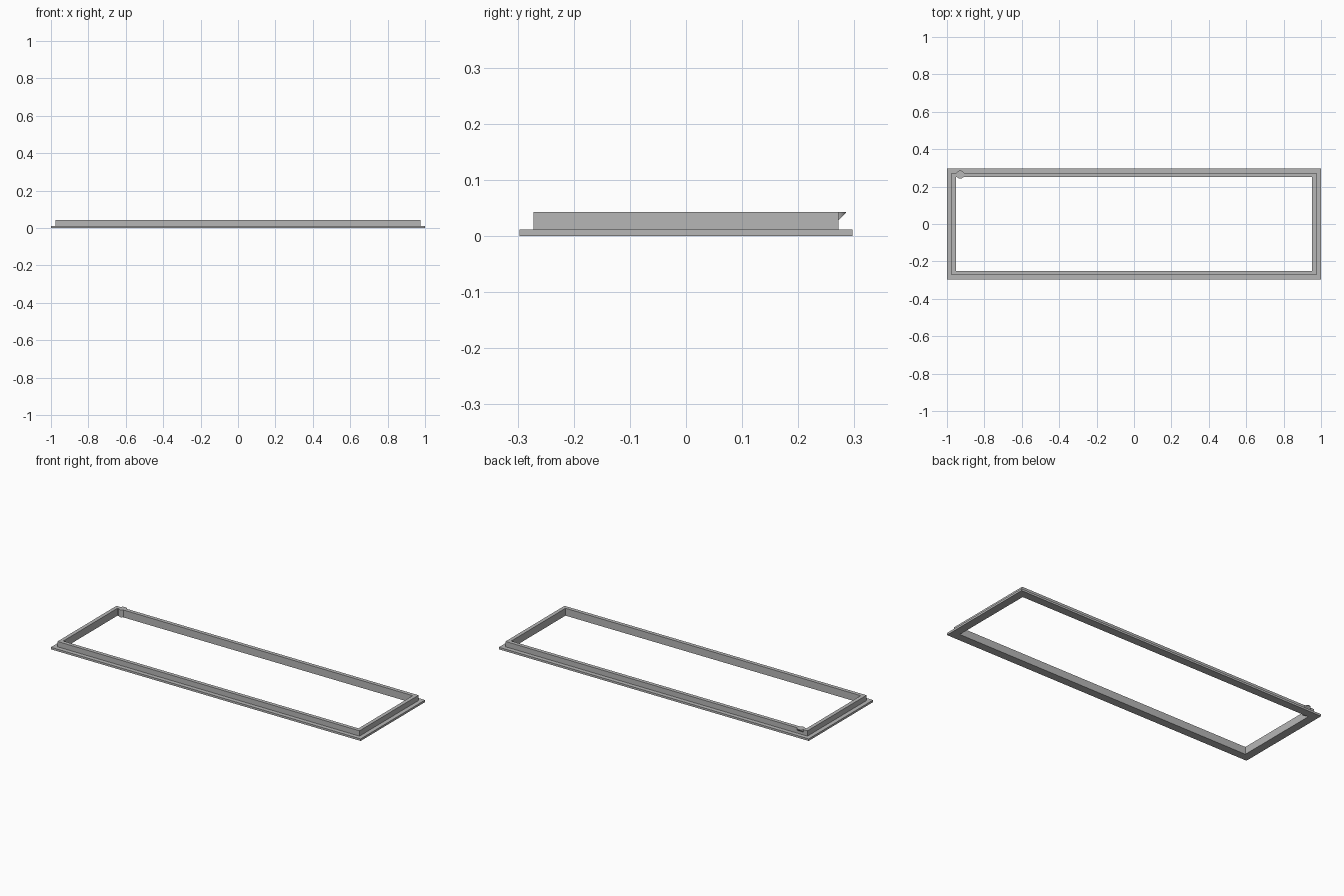
import bpy
import bmesh
from mathutils import Matrix, Vector

cube = bpy.data.objects.get("Cube")
if cube:
    bpy.data.objects.remove(cube, do_unlink=True)

GREY = (0.47, 0.47, 0.47, 1)
grey = bpy.data.materials.new("plain grey")
grey.use_nodes = True
grey.diffuse_color = GREY
grey.node_tree.nodes["Principled BSDF"].inputs["Base Color"].default_value = GREY

HALF_X, HALF_Y = 1.0, 0.297
HEIGHT, FLANGE_TOP = 0.043, 0.012
WALL_OUT, WALL_IN = 0.025, 0.047   # insets from the outer edge


def add_object(name, bm):
    bmesh.ops.recalc_face_normals(bm, faces=bm.faces)
    mesh = bpy.data.meshes.new(name)
    bm.to_mesh(mesh)
    bm.free()
    mesh.materials.append(grey)
    obj = bpy.data.objects.new(name, mesh)
    bpy.context.collection.objects.link(obj)
    return obj


# Frame: L-shaped section of (inset, height) points run round a rectangle
section = [(0, 0), (0, FLANGE_TOP), (WALL_OUT, FLANGE_TOP),
           (WALL_OUT, HEIGHT), (WALL_IN, HEIGHT), (WALL_IN, 0)]
bm = bmesh.new()
rings = []
for inset, z in section:
    x, y = HALF_X - inset, HALF_Y - inset
    rings.append([bm.verts.new((sx * x, sy * y, z))
                  for sx, sy in ((-1, -1), (1, -1), (1, 1), (-1, 1))])
for a, b in zip(rings, rings[1:] + rings[:1]):
    for i in range(4):
        j = (i + 1) % 4
        bm.faces.new((a[i], a[j], b[j], b[i]))
add_object("frame", bm)

# Corner boss: a short post whose underside slopes up and outwards
bm = bmesh.new()
bmesh.ops.create_cone(bm, cap_ends=True, segments=24, radius1=0.0215,
                      radius2=0.0215, depth=HEIGHT,
                      matrix=Matrix.Translation((-0.929, 0.264, HEIGHT / 2 + 0.0002)))
cut = bmesh.ops.bisect_plane(bm, geom=bm.verts[:] + bm.edges[:] + bm.faces[:],
                             plane_co=Vector((0, HALF_Y - WALL_OUT, 0.028)),
                             plane_no=Vector((0, 1, -1)), clear_outer=True)
edges = [e for e in cut["geom_cut"] if isinstance(e, bmesh.types.BMEdge)]
bmesh.ops.contextual_create(bm, geom=edges)
boss = add_object("corner_boss", bm)

# Smooth the round side, keep the rims sharp
bpy.ops.object.select_all(action="DESELECT")
boss.select_set(True)
bpy.context.view_layer.objects.active = boss
bpy.ops.object.shade_smooth_by_angle()
